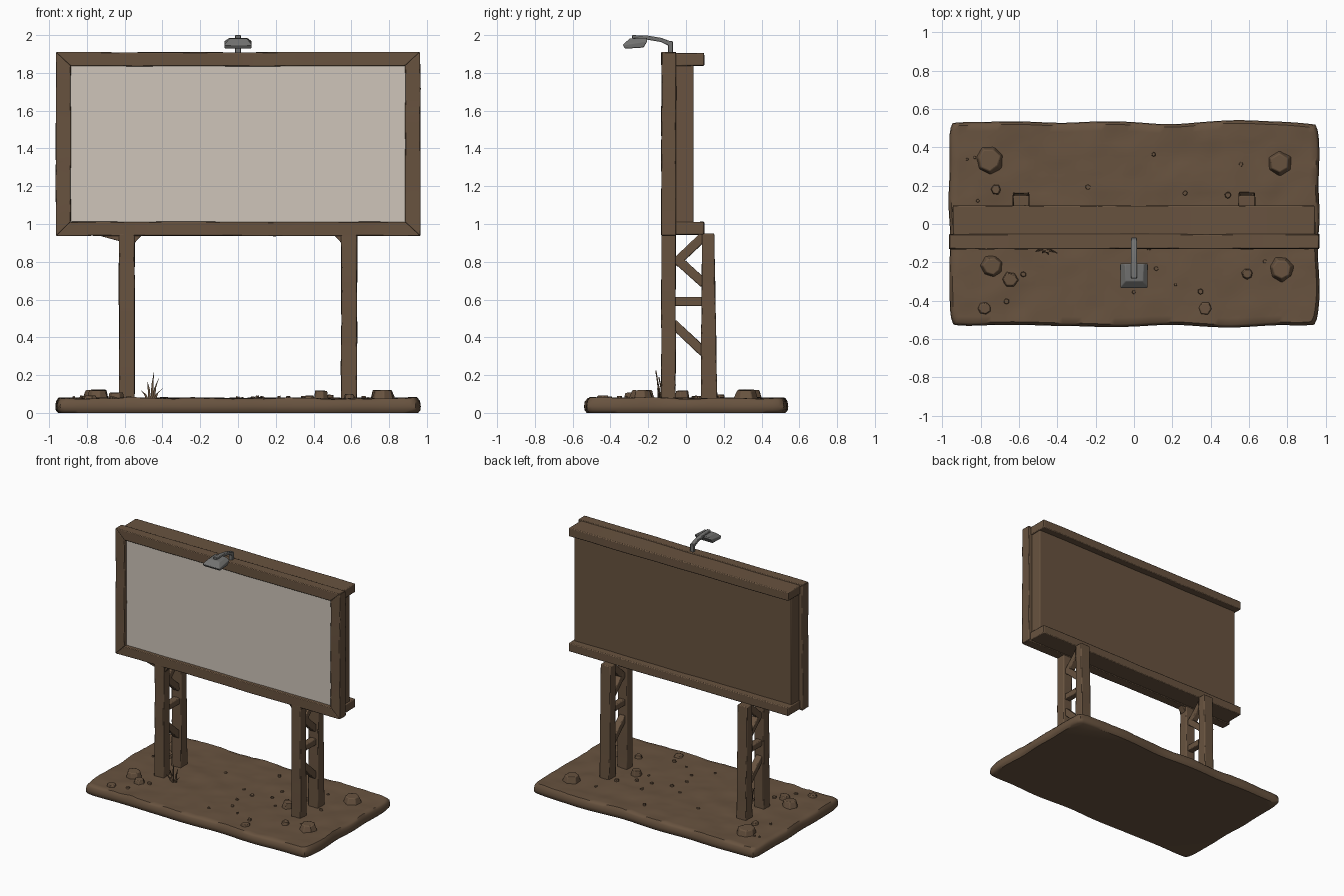
import bpy, bmesh, math, random
from mathutils import Vector, noise

if "Cube" in bpy.data.objects:
    bpy.data.objects.remove(bpy.data.objects["Cube"])

random.seed(4)


def material(name, rgb):
    m = bpy.data.materials.new(name)
    m.diffuse_color = (*rgb, 1)
    m.use_nodes = True
    m.node_tree.nodes["Principled BSDF"].inputs["Base Color"].default_value = m.diffuse_color
    return m


BROWN = material("weathered brown", (0.138, 0.086, 0.050))
PAPER = material("poster cream", (0.62, 0.56, 0.49))
EDGE = material("poster worn edge", (0.76, 0.71, 0.64))
GREY = material("lamp grey", (0.17, 0.17, 0.165))


def finish(bm, name, mats, bevel=0.0, wear=0.0, angle=35):
    """Roughen long pieces, recalculate normals, make the object and bevel it."""
    if wear:
        longs = [e for e in bm.edges if e.calc_length() > 0.3]
        if longs:
            bmesh.ops.subdivide_edges(bm, edges=longs, cuts=9, use_grid_fill=True)
        for v in bm.verts:
            v.co += noise.noise_vector(v.co * 6) * wear
    bmesh.ops.recalc_face_normals(bm, faces=bm.faces)
    me = bpy.data.meshes.new(name)
    bm.to_mesh(me)
    bm.free()
    ob = bpy.data.objects.new(name, me)
    bpy.context.collection.objects.link(ob)
    for m in mats:
        me.materials.append(m)
    if bevel:
        b = ob.modifiers.new("bevel", 'BEVEL')
        b.width, b.segments, b.limit_method = bevel, 2, 'ANGLE'
        b.angle_limit = math.radians(40)
    bpy.ops.object.select_all(action='DESELECT')
    ob.select_set(True)
    bpy.context.view_layer.objects.active = ob
    bpy.ops.object.shade_smooth_by_angle(angle=math.radians(angle))
    return ob


def prism(name, pts, sweep, mat=BROWN, bevel=0.006, wear=0.004):
    """Flat polygon swept along a vector."""
    bm = bmesh.new()
    s = Vector(sweep)
    a = [bm.verts.new(p) for p in pts]
    b = [bm.verts.new(Vector(p) + s) for p in pts]
    bm.faces.new(a)
    bm.faces.new(b[::-1])
    for i in range(len(a)):
        j = (i + 1) % len(a)
        bm.faces.new((a[i], b[i], b[j], a[j]))
    return finish(bm, name, [mat], bevel, wear)


def box(name, x0, x1, y0, y1, z0, z1, **kw):
    return prism(name, [(x0, y0, z0), (x1, y0, z0), (x1, y1, z0), (x0, y1, z0)],
                 (0, 0, z1 - z0), **kw)


def bar(name, x, p, q, w, thick, **kw):
    """Bar between two (y, z) points, centred on x."""
    d = (Vector(q) - Vector(p)).normalized()
    n = Vector((-d.y, d.x)) * w / 2
    pts = [Vector(p) + n, Vector(q) + n, Vector(q) - n, Vector(p) - n]
    return prism(name, [(x - thick / 2, c.x, c.y) for c in pts], (thick, 0, 0), **kw)


# Ground slab: wavy grid top with rounded, uneven rim
bm = bmesh.new()
bmesh.ops.create_grid(bm, x_segments=56, y_segments=32, size=1)
for v in bm.verts:
    u, w = v.co.x, v.co.y
    cut = 1 - 0.022 * (abs(u * w) ** 12)
    x = u * cut * (0.948 + 0.012 * noise.noise((w * 2.2, u * 0.8, 3)))
    y = w * cut * (0.517 + 0.018 * noise.noise((u * 2.6, w * 0.8, 9)))
    z = 0.077 + 0.008 * noise.noise((x * 7, y * 7, 1)) + 0.004 * noise.noise((x * 19, y * 19, 5))
    v.co = (x, y, z)
rim = [e for e in bm.edges if e.is_boundary]
for grow, z in ((0.012, 0.062), (0.004, 0.035), (-0.002, 0.015), (-0.012, 0.0)):
    new = bmesh.ops.extrude_edge_only(bm, edges=rim)["geom"]
    rim = [g for g in new if isinstance(g, bmesh.types.BMEdge)]
    for v in (g for g in new if isinstance(g, bmesh.types.BMVert)):
        v.co.x += grow * max(-1, min(1, v.co.x / 0.9))
        v.co.y += grow * max(-1, min(1, v.co.y / 0.48))
        v.co.z = z
bmesh.ops.contextual_create(bm, geom=rim)
finish(bm, "ground_slab", [BROWN], angle=50)


# Rocks and pebbles: faceted mounds
def rock(name, x, y, r, top, sides):
    bm = bmesh.new()
    bmesh.ops.create_cone(bm, cap_ends=True, segments=sides, radius1=r, radius2=r * 0.68,
                          depth=top - 0.05)
    turn = random.uniform(0, 6)
    for v in bm.verts:
        k = random.uniform(0.9, 1.1)
        c, s = math.cos(turn), math.sin(turn)
        v.co = (x + k * (v.co.x * c - v.co.y * s), y + k * (v.co.x * s + v.co.y * c),
                v.co.z + (top + 0.05) / 2 + random.uniform(-0.003, 0.003))
    finish(bm, name, [BROWN], bevel=r * 0.08)


for i, (x, y, r, top) in enumerate((
        (-0.755, 0.335, 0.085, 0.122), (0.76, 0.315, 0.073, 0.12), (-0.74, -0.22, 0.066, 0.12),
        (-0.645, -0.29, 0.052, 0.108), (0.77, -0.235, 0.073, 0.12), (0.44, -0.02, 0.046, 0.117),
        (0.59, -0.26, 0.036, 0.098), (-0.72, 0.18, 0.034, 0.098), (-0.78, -0.44, 0.042, 0.092),
        (0.37, -0.44, 0.045, 0.09), (0.49, 0.15, 0.022, 0.095))):
    rock(f"rock_{i}", x, y, r, top, 6 if i % 2 else 7)
for i in range(22):
    rock(f"pebble_{i}", random.uniform(-0.88, 0.88), random.uniform(-0.46, 0.46),
         random.uniform(0.010, 0.02), random.uniform(0.083, 0.09), 6)

# Grass tuft: thin bent blades
for i, (lean, h) in enumerate(((-0.035, 0.12), (-0.012, 0.17), (0.012, 0.225),
                               (0.03, 0.19), (0.042, 0.13))):
    x, y = -0.462 + lean * 0.5, -0.135 - 0.008 * (i % 3)
    prism(f"grass_blade_{i}", [(x - 0.007, y, 0.07), (x + 0.007, y, 0.07),
                               (x + lean * 0.3 + 0.005, y, 0.07 + (h - 0.07) * 0.55),
                               (x + lean, y - 0.012, h),
                               (x + lean * 0.3 - 0.006, y, 0.07 + (h - 0.07) * 0.5)],
          (0, 0.006, 0), bevel=0, wear=0)

# Trestle legs: front post, slightly flared rear post, braces
for side, sx in (("left", -1), ("right", 1)):
    x = 0.588 * sx
    box(f"front_post_{side}", x - 0.041, x + 0.041, -0.13, -0.055, 0.06, 0.95)
    prism(f"rear_post_{side}", [(x - 0.042, 0.08, 0.06), (x - 0.042, 0.165, 0.06),
                                (x - 0.042, 0.15, 0.95), (x - 0.042, 0.085, 0.95)],
          (0.084, 0, 0))
    for i, (p, q) in enumerate((((-0.06, 0.79), (0.10, 0.94)), ((-0.045, 0.81), (0.095, 0.685)),
                                ((-0.065, 0.59), (0.10, 0.59)), ((-0.07, 0.475), (0.095, 0.32)))):
        bar(f"brace_{side}_{i}", x, p, q, 0.048, 0.05)
    # small gusset on the inner side of each post
    xi = x - 0.038 * sx
    prism(f"gusset_{side}", [(xi, -0.115, 0.945), (xi - 0.045 * sx, -0.115, 0.945),
                             (xi - 0.022 * sx, -0.115, 0.922), (xi, -0.115, 0.895)],
          (0, 0.05, 0), bevel=0.003, wear=0)
prism("splinter_gusset", [(-0.76, -0.115, 0.945), (-0.62, -0.115, 0.945),
                          (-0.62, -0.115, 0.907)], (0, 0.05, 0), bevel=0.003, wear=0)

# Sign face frame: four mitred boards
outer = [(-0.965, 0.937), (0.965, 0.937), (0.965, 1.91), (-0.965, 1.91)]
inner = [(-0.885, 1.011), (0.885, 1.011), (0.885, 1.836), (-0.885, 1.836)]
for i, part in enumerate(("bottom", "right", "top", "left")):
    j = (i + 1) % 4
    prism(f"frame_{part}", [(p[0], -0.13, p[1]) for p in (outer[i], outer[j], inner[j], inner[i])],
          (0, 0.077, 0), bevel=0.005)

# Poster sheet with a thin worn border along its edge
bm = bmesh.new()
sheet = bm.faces.new([bm.verts.new((x, -0.103, z)) for x, z in
                      ((-0.892, 1.005), (0.892, 1.005), (0.892, 1.842), (-0.892, 1.842))])
for f in bmesh.ops.inset_region(bm, faces=[sheet], thickness=0.017)["faces"]:
    f.material_index = 1
finish(bm, "poster_sheet", [PAPER, EDGE])

# Backing box and the two long rear beams
box("backing_box", -0.935, 0.935, -0.099, 0.04, 0.99, 1.85, wear=0)
box("rear_beam_top", -0.945, 0.945, -0.058, 0.096, 1.838, 1.905)
box("rear_beam_bottom", -0.945, 0.945, -0.058, 0.096, 0.944, 1.01)

# Lamp: upright stub, arm, and hood tilted toward the sign
lamp = dict(mat=GREY, bevel=0.004, wear=0)
box("lamp_stub", -0.015, 0.015, -0.094, -0.070, 1.895, 1.968, **lamp)
prism("lamp_arm", [(-0.015, y, z) for y, z in (
    (-0.070, 1.945), (-0.074, 1.964), (-0.13, 1.985), (-0.20, 1.997), (-0.285, 2.0),
    (-0.285, 1.983), (-0.20, 1.975), (-0.13, 1.963), (-0.09, 1.943))], (0.03, 0, 0), **lamp)
bm = bmesh.new()
rings = [((-0.335, 1.948), (-0.205, 1.968), 0.072), ((-0.322, 1.928), (-0.225, 1.934), 0.070)]
top = [bm.verts.new(p) for p in ((-0.045, -0.298, 1.982), (0.048, -0.298, 1.982),
                                 (0.048, -0.207, 1.986), (-0.045, -0.207, 1.986))]
loops = [top]
for a, b, h in rings:
    loops.append([bm.verts.new(p) for p in ((-h, *a), (h, *a), (h, *b), (-h, *b))])
for r, s in zip(loops, loops[1:]):
    for i in range(4):
        j = (i + 1) % 4
        bm.faces.new((r[i], r[j], s[j], s[i]))
bm.faces.new(top)
bm.faces.new(loops[-1])
finish(bm, "lamp_hood", [GREY], bevel=0.004)
